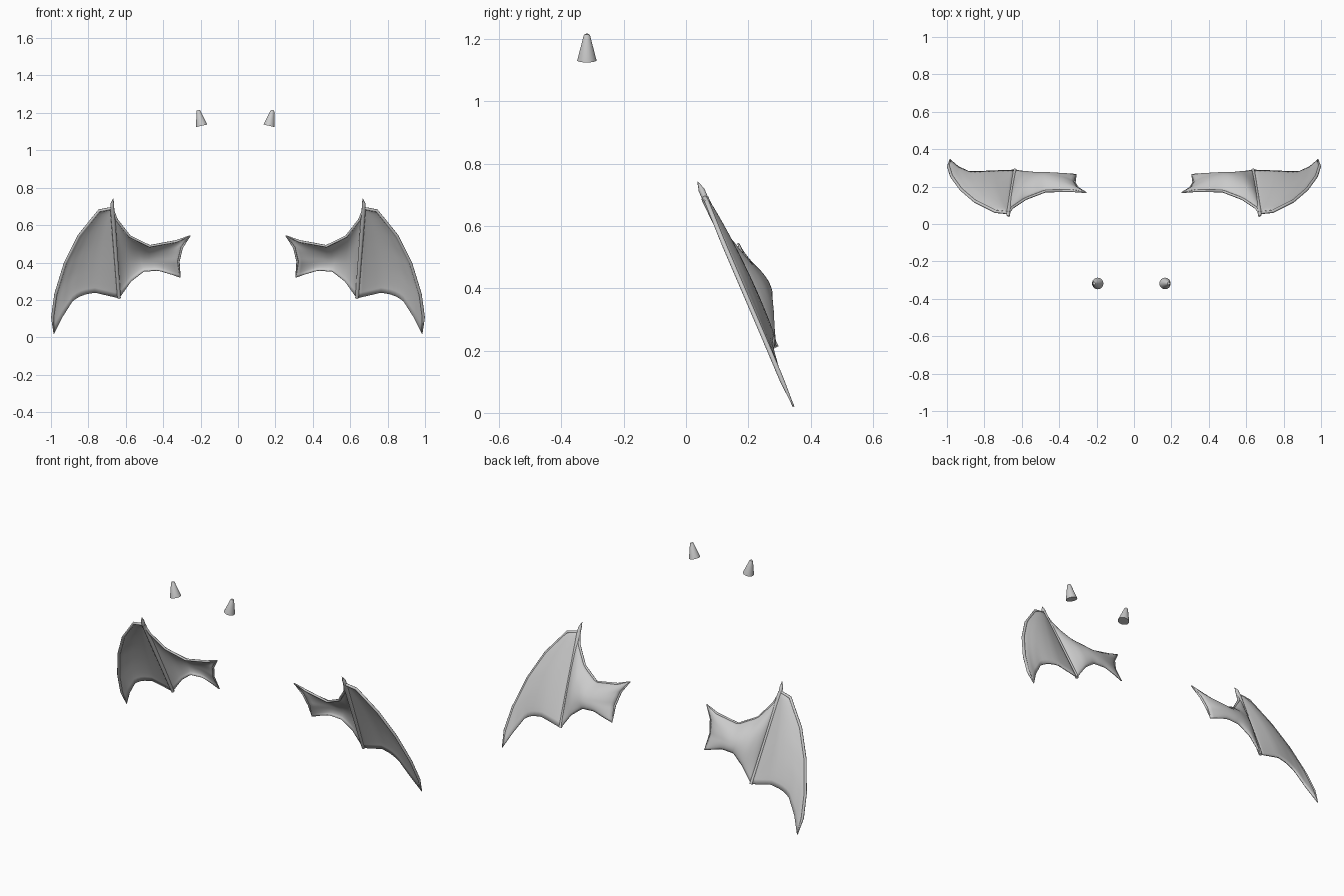
import bpy, bmesh, math
from mathutils import Vector

if "Cube" in bpy.data.objects:
    bpy.data.objects.remove(bpy.data.objects["Cube"])

# wing edge profiles (right wing), listed as x, y, z
TOP = [(.256, .168, .543), (.33, .178, .513), (.473, .176, .487), (.58, .135, .54),
       (.65, .088, .63), (.672, .06, .69)]
INNER = [(.256, .168, .543), (.300, .192, .48), (.318, .222, .406), (.309, .265, .32)]
INNER_LOW = [(.309, .265, .32), (.36, .268, .337), (.425, .265, .358), (.505, .265, .353),
             (.57, .278, .30), (.636, .288, .21)]
BONE = [(.672, .06, .69), (.636, .288, .21)]
OUTER = [(.672, .06, .69), (.742, .067, .677), (.850, .121, .543), (.924, .184, .396),
         (.975, .255, .23), (.992, .307, .107), (.984, .345, .02)]
OUTER_LOW = [(.636, .288, .21), (.767, .283, .24), (.83, .280, .227), (.88, .279, .20),
             (.938, .305, .11), (.984, .345, .02)]
CLAW = [(.672, .065, .68), (.672, .05, .715), (.667, .037, .742)]


def along(points, t):
    """Point at fraction t of a polyline's length."""
    pts = [Vector(p) for p in points]
    lens = [(b - a).length for a, b in zip(pts, pts[1:])]
    d = t * sum(lens)
    for a, b, l in zip(pts, pts[1:], lens):
        if d <= l + 1e-9:
            return a.lerp(b, min(d / max(l, 1e-9), 1))
        d -= l
    return pts[-1]


def membrane(name, side, top, low, left, right, bulge, n=18):
    """Sheet stretched between four edges, billowing backwards."""
    bm = bmesh.new()
    grid = []
    t0, t1 = along(top, 0), along(top, 1)
    b0, b1 = along(low, 0), along(low, 1)
    for i in range(n + 1):
        u, row = i / n, []
        for j in range(n + 1):
            v = j / n
            p = (along(top, u) * (1 - v) + along(low, u) * v
                 + along(left, v) * (1 - u) + along(right, v) * u
                 - (t0 * (1 - u) + t1 * u) * (1 - v) - (b0 * (1 - u) + b1 * u) * v)
            s = max(0, math.sin(math.pi * u) * math.sin(math.pi * v))
            p.y += bulge * s ** .7
            row.append(bm.verts.new((p.x * side, p.y, p.z)))
        grid.append(row)
    for i in range(n):
        for j in range(n):
            bm.faces.new((grid[i][j], grid[i + 1][j], grid[i + 1][j + 1], grid[i][j + 1]))
    bmesh.ops.remove_doubles(bm, verts=bm.verts, dist=1e-5)
    bmesh.ops.recalc_face_normals(bm, faces=bm.faces)
    for f in bm.faces:
        f.smooth = True
    me = bpy.data.meshes.new(name)
    bm.to_mesh(me)
    bm.free()
    ob = bpy.data.objects.new(name, me)
    bpy.context.collection.objects.link(ob)
    mod = ob.modifiers.new("thickness", 'SOLIDIFY')
    mod.thickness, mod.offset = .006, 0


def rib(name, side, points, radius, end0=1, end1=1):
    """Thin rounded strut along a polyline, tapered at the ends."""
    cu = bpy.data.curves.new(name, 'CURVE')
    cu.dimensions, cu.bevel_depth, cu.bevel_resolution = '3D', radius, 2
    cu.use_fill_caps = True
    sp = cu.splines.new('POLY')
    sp.points.add(len(points) - 1)
    for q, (x, y, z) in zip(sp.points, points):
        q.co, q.radius = (x * side, y, z, 1), 1
    sp.points[0].radius, sp.points[-1].radius = end0, end1
    bpy.context.collection.objects.link(bpy.data.objects.new(name, cu))


def horn(name, base, tip):
    """Blunt cone tilted outwards, with a small rounded end."""
    base, tip = Vector(base), Vector(tip)
    axis = tip - base
    h = axis.length
    bm = bmesh.new()
    rings = []
    for r, z in ((.031, 0), (.0105, h * .94), (.007, h)):
        rings.append([bm.verts.new((r * math.cos(a * math.tau / 24),
                                    r * math.sin(a * math.tau / 24), z)) for a in range(24)])
    for lo, hi in zip(rings, rings[1:]):
        for a in range(24):
            b = (a + 1) % 24
            bm.faces.new((lo[a], lo[b], hi[b], hi[a])).smooth = True
    bm.faces.new(rings[0][::-1])
    bm.faces.new(rings[-1])
    me = bpy.data.meshes.new(name)
    bm.to_mesh(me)
    bm.free()
    ob = bpy.data.objects.new(name, me)
    ob.rotation_mode = 'QUATERNION'
    ob.rotation_quaternion = axis.to_track_quat('Z', 'Y')
    ob.location = base
    bpy.context.collection.objects.link(ob)
    bpy.context.view_layer.objects.active = ob
    ob.select_set(True)
    bpy.ops.object.shade_smooth_by_angle(angle=math.radians(35))
    ob.select_set(False)


for side, label in ((1, "right"), (-1, "left")):
    # wing skins
    membrane(label + "_inner_membrane", side, TOP, INNER_LOW, INNER, BONE, .045)
    membrane(label + "_outer_membrane", side, [BONE[0], BONE[0]], OUTER_LOW, BONE, OUTER, .022)
    # wing struts
    rib(label + "_wing_bone", side, BONE, .012, 1, .8)
    rib(label + "_top_rim", side, TOP, .007, .4)
    rib(label + "_inner_rim", side, INNER, .006, .5, .4)
    rib(label + "_outer_rim", side, OUTER, .008, 1, .3)
    rib(label + "_wing_claw", side, CLAW, .010, 1, .1)
    # horns sit slightly off the centre line
    off = -.014
    horn(label + "_horn", (off + side * .180, -.318, 1.131), (off + side * .199, -.318, 1.215))
